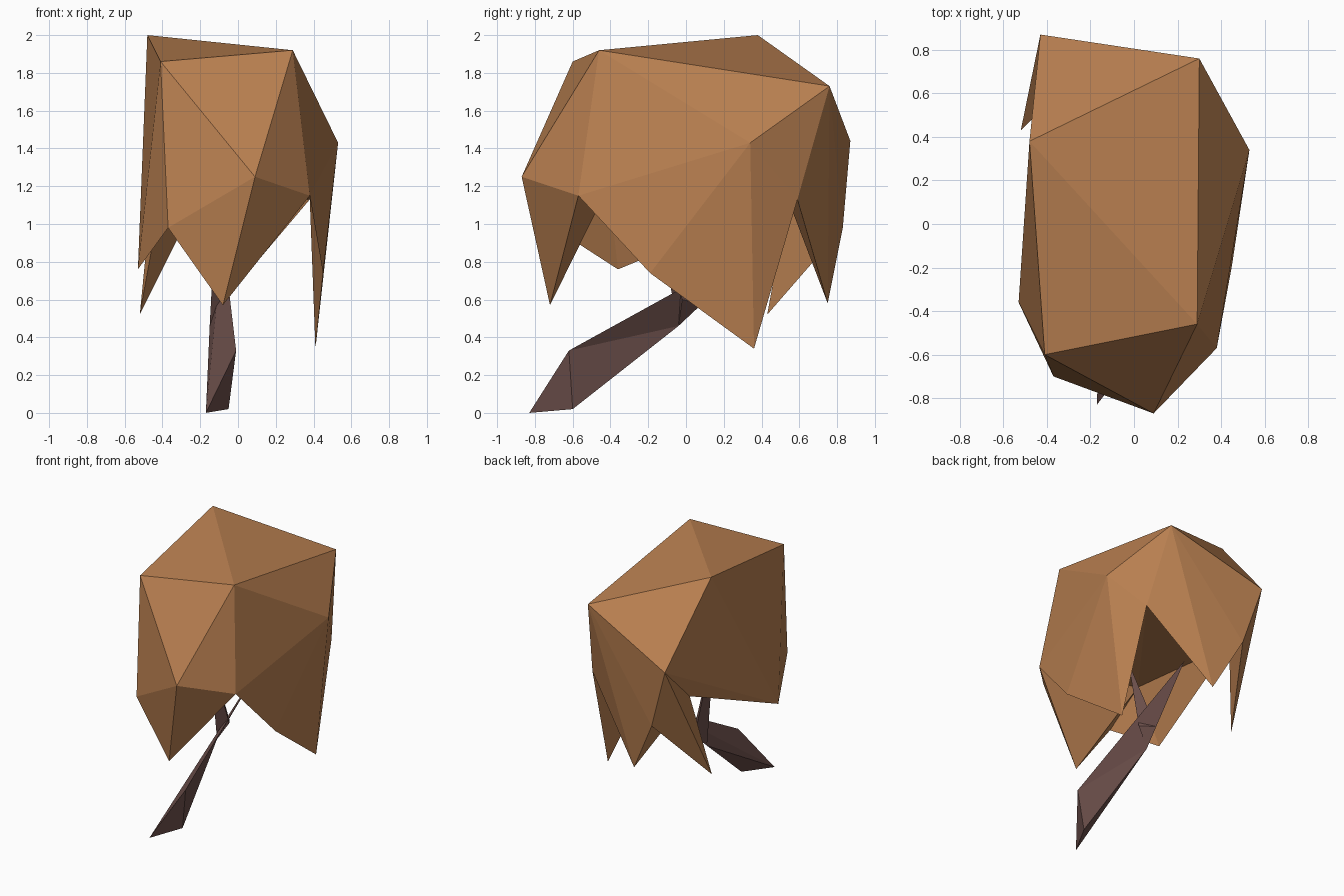
import bpy, bmesh

if "Cube" in bpy.data.objects:
    bpy.data.objects.remove(bpy.data.objects["Cube"])


def material(name, rgb):
    m = bpy.data.materials.new(name)
    m.diffuse_color = (*rgb, 1)
    m.use_nodes = True
    m.node_tree.nodes["Principled BSDF"].inputs["Base Color"].default_value = m.diffuse_color
    return m


leaf = material("autumn brown", (0.49, 0.217, 0.082))
bark = material("dark bark", (0.15, 0.078, 0.070))


def faceted(name, corners, triangles, mat):
    """Flat-faced part from named corners and triangles spelled by letter."""
    bm = bmesh.new()
    v = {k: bm.verts.new(p) for k, p in corners.items()}
    for tri in triangles.split():
        bm.faces.new([v[k] for k in tri])
    bmesh.ops.recalc_face_normals(bm, faces=bm.faces)
    me = bpy.data.meshes.new(name)
    bm.to_mesh(me)
    bm.free()
    me.materials.append(mat)
    ob = bpy.data.objects.new(name, me)
    bpy.context.collection.objects.link(ob)


# Canopy: closed faceted crown with ragged hanging tips and a raised underside
canopy = {
    # crown
    "A": (-0.48, 0.38, 2.00), "B": (0.29, -0.46, 1.92), "C": (-0.41, -0.60, 1.86),
    "E": (0.30, 0.76, 1.73),
    # shoulders
    "D": (0.09, -0.87, 1.25), "F": (0.53, 0.34, 1.43), "G": (-0.43, 0.87, 1.44),
    # notches of the hem
    "H": (0.38, -0.57, 1.15), "J": (-0.37, -0.70, 0.98), "O": (0.45, -0.19, 0.74),
    "R": (0.38, 0.59, 1.13), "Q": (-0.29, 0.83, 0.98),
    # hanging tips
    "I": (-0.08, -0.72, 0.57), "K": (-0.53, -0.36, 0.76), "L": (-0.52, 0.43, 0.52),
    "M": (0.41, 0.36, 0.34), "N": (-0.085, 0.75, 0.58),
    # underside
    "T": (-0.41, 0.54, 1.13), "U": (-0.38, -0.41, 1.20),
}
top = "ABE ACB AEG "
front = "CDB CJD JID DIH BDH "
right = "BFE BHF HOF FOM FMR FRE "
back = "ERN ENQ EQG GQL "
left = "AGK AKC CKJ "
under = "TKG TGL TLQ TQN TNR TRU TUK UKJ UJI UIH UHR HOR OMR"
faceted("canopy", canopy, top + front + right + back + left + under, leaf)

# Trunk: thin leaning wedge, bent at a crook (d) and ending inside the canopy (e)
trunk = {
    "a": (-0.17, -0.83, 0.0), "b": (-0.05, -0.60, 0.02), "c": (-0.01, -0.62, 0.33),
    "d": (-0.15, -0.04, 0.46), "e": (-0.08, 0.45, 0.92),
}
faceted("trunk", trunk, "abc abd bcd cde ade ace", bark)

# Thin side branch rising from the crook
branch = {
    "d": trunk["d"], "f": (-0.13, 0.08, 0.575), "g": (-0.06, -0.02, 0.60),
    "h": (-0.11, -0.19, 1.20),
}
faceted("side_branch", branch, "dfg dfh fgh gdh", bark)
